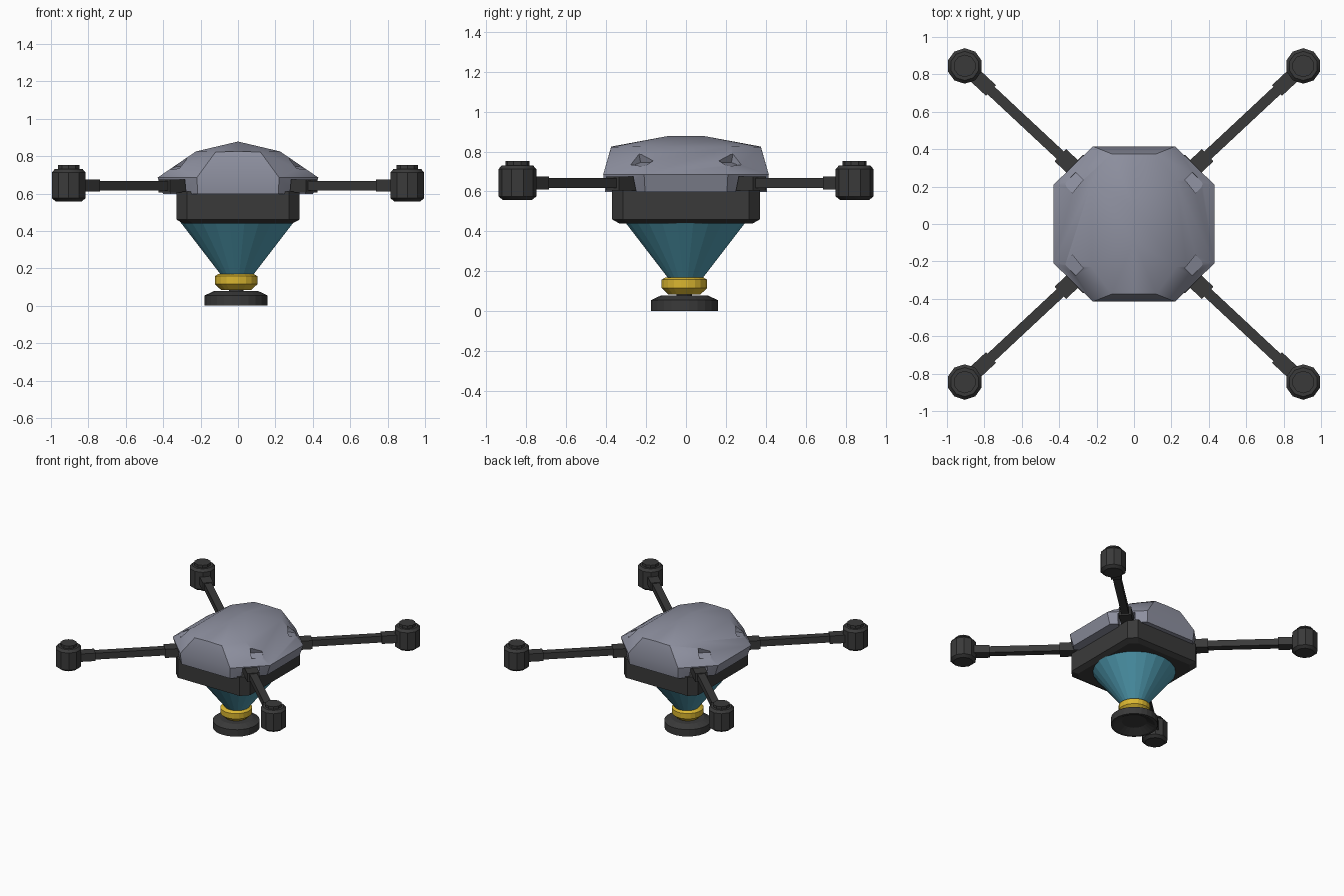
import bpy, bmesh, math
from mathutils import Vector, Matrix

if "Cube" in bpy.data.objects:
    bpy.data.objects.remove(bpy.data.objects["Cube"])


def material(name, rgb):
    m = bpy.data.materials.new(name)
    m.diffuse_color = (*rgb, 1)
    m.use_nodes = True
    m.node_tree.nodes["Principled BSDF"].inputs["Base Color"].default_value = m.diffuse_color
    return m


DARK = material("dark", (0.042, 0.042, 0.042))
SHELL = material("slate", (0.27, 0.28, 0.35))
TEAL = material("teal", (0.08, 0.33, 0.44))
YELLOW = material("yellow", (0.70, 0.47, 0.03))


def finish(bm, name, mat=None, smooth=None):
    bmesh.ops.recalc_face_normals(bm, faces=bm.faces)
    me = bpy.data.meshes.new(name)
    for f in bm.faces:
        f.smooth = smooth is not None
    bm.to_mesh(me)
    bm.free()
    if smooth is not None:
        me.set_sharp_from_angle(angle=math.radians(smooth))
    ob = bpy.data.objects.new(name, me)
    bpy.context.collection.objects.link(ob)
    if mat:
        me.materials.append(mat)
    return ob


def loft(bm, rings):
    vs = [[bm.verts.new(p) for p in r] for r in rings]
    n = len(vs[0])
    for a, b in zip(vs, vs[1:]):
        for i in range(n):
            j = (i + 1) % n
            bm.faces.new((a[i], a[j], b[j], b[i]))
    bm.faces.new(vs[0][::-1])
    bm.faces.new(vs[-1])


def lathe(name, prof, mat, sides, cx=0, cy=0, smooth=None):
    bm = bmesh.new()
    loft(bm, [[(cx + r * math.cos(math.tau * (k + .5) / sides),
                cy + r * math.sin(math.tau * (k + .5) / sides), z)
               for k in range(sides)] for r, z in prof])
    return finish(bm, name, mat, smooth)


def octagon(x, y, c, z, d=None):
    d = c if d is None else d
    return [(x, -y + d, z), (x, y - d, z), (x - c, y, z), (-x + c, y, z),
            (-x, y - d, z), (-x, -y + d, z), (-x + c, -y, z), (x - c, -y, z)]


MOTOR = Vector((.905, .845, 0))


def arm_box(bm, sx, sy, t0, t1, w, z0, z1):
    # box lying along the diagonal towards one motor, t = fraction of the way
    m = Vector((MOTOR.x * sx, MOTOR.y * sy, 0))
    side = Vector((-m.y, m.x, 0)).normalized() * w / 2
    rings = []
    for t in (t0, t1):
        rings.append([m * t + side * s + Vector((0, 0, z))
                      for s, z in ((-1, z0), (1, z0), (1, z1), (-1, z1))])
    loft(bm, rings)


corners = [(sx, sy) for sx in (-1, 1) for sy in (-1, 1)]

# chamfered chassis tray
bm = bmesh.new()
loft(bm, [octagon(.29, .335, .05, .44), octagon(.328, .37, .055, .46),
          octagon(.328, .37, .055, .61)])
finish(bm, "chassis", DARK)

# faceted canopy with softened shading
bm = bmesh.new()
pts = octagon(.40, .405, .185, .597, .2) + octagon(.43, .415, .21, .685, .205)
for s, t in corners:
    pts += [(s * .225, t * .23, .825), (s * .12, t * .375, .822)]
pts += [(0, .09, .878), (0, -.09, .878), (0, .375, .825), (0, -.375, .825)]
for p in pts:
    bm.verts.new(p)
res = bmesh.ops.convex_hull(bm, input=bm.verts[:])
loose = [v for v in bm.verts if not v.link_faces]
bmesh.ops.delete(bm, geom=loose, context='VERTS')
canopy = finish(bm, "canopy", SHELL, 35)

# arm notches and corner dents cut out of the canopy
bm = bmesh.new()
for sx, sy in corners:
    arm_box(bm, sx, sy, .29, .6, .125, .55, .676)
    mat = (Matrix.Translation((sx * .325, sy * .225, .765))
           @ Matrix.Rotation(math.atan2(sy, sx), 4, 'Z')
           @ Matrix.Rotation(math.radians(15), 4, 'Y')
           @ Matrix.Diagonal((.07, .09, .06, 1)))
    bmesh.ops.create_cube(bm, size=1, matrix=mat)
cutter = finish(bm, "canopy_cutter")
cutter.hide_render = True
cutter.hide_set(True)
mod = canopy.modifiers.new("cut", 'BOOLEAN')
mod.operation = 'DIFFERENCE'
mod.solver = 'EXACT'
mod.object = cutter

# four arms, each with sockets at both ends and a motor
for sx, sy in corners:
    tag = ("back" if sy > 0 else "front") + ("_right" if sx > 0 else "_left")
    bm = bmesh.new()
    arm_box(bm, sx, sy, .30, .97, .055, .617, .668)
    finish(bm, "arm_" + tag, DARK)
    bm = bmesh.new()
    arm_box(bm, sx, sy, .27, .435, .09, .605, .674)
    finish(bm, "root_socket_" + tag, DARK)
    bm = bmesh.new()
    arm_box(bm, sx, sy, .845, .97, .078, .611, .674)
    finish(bm, "motor_socket_" + tag, DARK)
    lathe("motor_" + tag,
          [(.072, .557), (.095, .575), (.095, .712), (.078, .731),
           (.06, .731), (.06, .752)],
          DARK, 10, MOTOR.x * sx, MOTOR.y * sy, 35)

# hanging cone, collar and suction foot
lathe("cone", [(.312, .452), (.30, .44), (.075, .15)], TEAL, 24, -.005, -.003)
lathe("collar", [(.08, .083), (.115, .115), (.115, .158), (.095, .17)],
      YELLOW, 20, -.01, -.008)
lathe("stem", [(.04, .05), (.04, .12)], DARK, 12, -.01, -.008)
lathe("foot", [(.09, .03), (.15, .0), (.17, .0), (.17, .055), (.12, .078)],
      DARK, 24, -.01, -.008)
